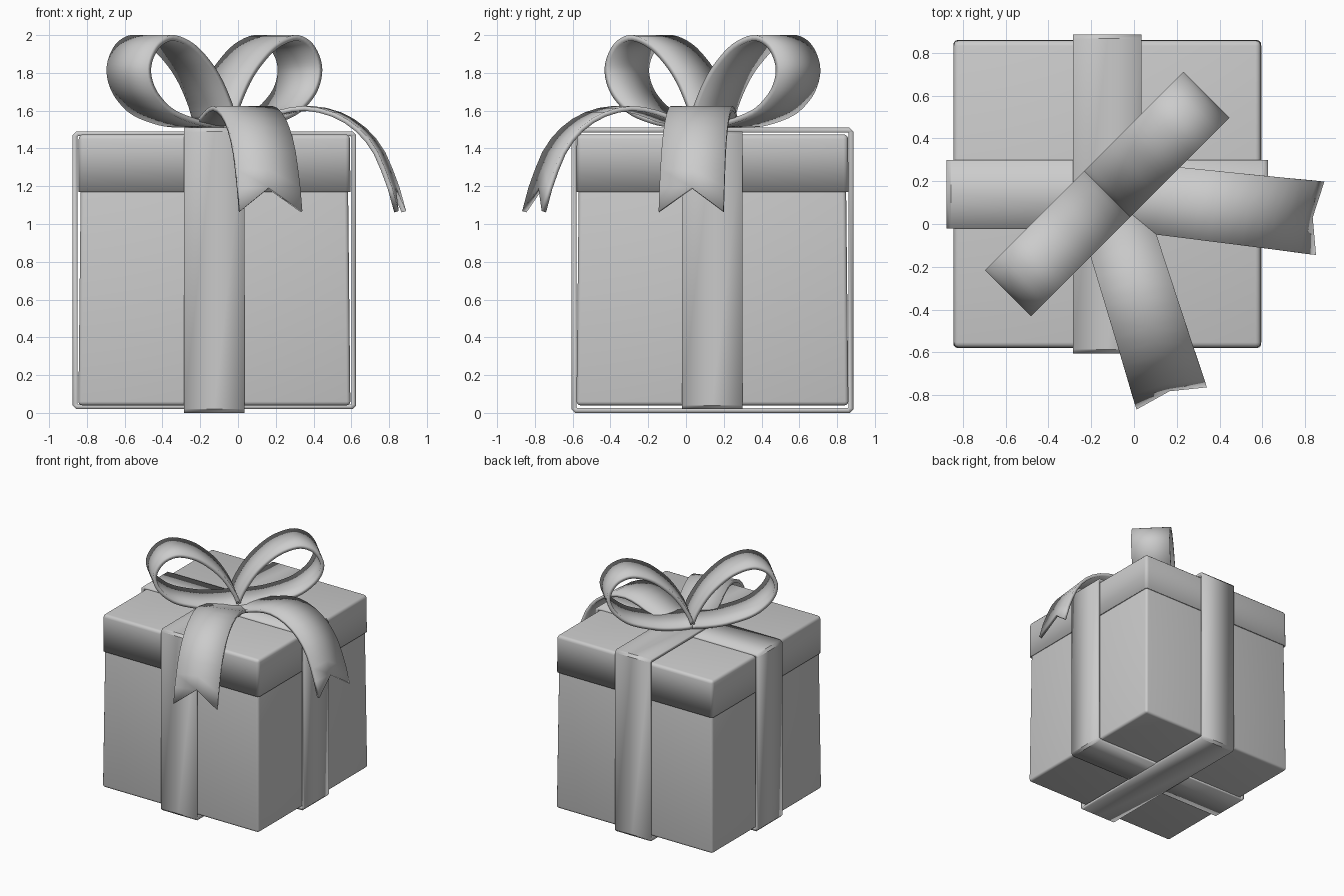
import bpy, bmesh
from math import radians
from mathutils import Vector, Matrix

if "Cube" in bpy.data.objects:
    bpy.data.objects.remove(bpy.data.objects["Cube"])

CX, CY = -0.125, 0.14          # box centre


def finish(name, bm, angle=35):
    bmesh.ops.recalc_face_normals(bm, faces=bm.faces[:])
    me = bpy.data.meshes.new(name)
    bm.to_mesh(me)
    bm.free()
    ob = bpy.data.objects.new(name, me)
    bpy.context.collection.objects.link(ob)
    bpy.ops.object.select_all(action='DESELECT')
    bpy.context.view_layer.objects.active = ob
    ob.select_set(True)
    bpy.ops.object.shade_smooth_by_angle(angle=radians(angle))
    return ob


def thicken(ob, t, offset=0.0):
    m = ob.modifiers.new("thickness", 'SOLIDIFY')
    m.thickness, m.offset, m.use_even_offset = t, offset, True


def block(name, z0, z1, half0, half1, bevel, open_bottom=False):
    """Square block, half0 wide at the bottom and half1 at the top."""
    bm = bmesh.new()
    bmesh.ops.create_cube(bm, size=2)
    for v in bm.verts:
        h, z = (half0, z0) if v.co.z < 0 else (half1, z1)
        v.co = (CX + v.co.x * h, CY + v.co.y * h, z)
    edges = bm.edges[:]
    if open_bottom:
        low = [f for f in bm.faces if f.normal.z < -0.5 or all(v.co.z < z0 + 1e-4 for v in f.verts)]
        bmesh.ops.delete(bm, geom=low, context='FACES_ONLY')
        edges = [e for e in bm.edges if len(e.link_faces) == 2]
    bmesh.ops.bevel(bm, geom=edges, offset=bevel, segments=3, profile=0.5, affect='EDGES')
    return finish(name, bm)


def smooth(pts, n=4):
    """Catmull-Rom resampling of (r, z) points."""
    p = [Vector(q) for q in pts]
    p = [2 * p[0] - p[1]] + p + [2 * p[-1] - p[-2]]
    out = []
    for a, b, c, d in zip(p, p[1:], p[2:], p[3:]):
        for i in range(n):
            t = i / n
            out.append(0.5 * (2 * b + (c - a) * t + (2 * a - 5 * b + 4 * c - d) * t * t
                              + (3 * b - a - 3 * c + d) * t ** 3))
    return out + [p[-2]]


def ribbon(name, path, w0, w1, angle, thick, closed=False, tip=None):
    """Strip following (r, z) points, turned about the box centre; tip cuts a swallowtail."""
    bm = bmesh.new()
    rot = Matrix.Translation((CX, CY, 0)) @ Matrix.Rotation(radians(angle), 4, 'Z')

    def vert(r, u, z):
        return bm.verts.new(rot @ Vector((r, u, z)))

    n = len(path)
    rows = []
    for i, (r, z) in enumerate(path):
        w = w0 + (w1 - w0) * i / (n - 1)
        rows.append([vert(r, u * w, z) for u in (-0.5, 0, 0.5)])
    pairs = list(zip(rows, rows[1:])) + ([(rows[-1], rows[0])] if closed else [])
    for a, b in pairs:
        for k in (0, 1):
            bm.faces.new((a[k], a[k + 1], b[k + 1], b[k]))
    if tip:
        left, right = (vert(tip[0], u * w1, tip[1]) for u in (-0.5, 0.5))
        a = rows[-1]
        bm.faces.new((a[0], a[1], left))
        bm.faces.new((a[1], a[2], right))
    thicken(finish(name, bm, 40), thick)


# box and lid
block("box_body", 0.04, 1.44, 0.72, 0.705, 0.02)
lid = block("lid", 1.17, 1.475, 0.72, 0.718, 0.025, open_bottom=True)
thicken(lid, 0.012, -1)

# two wrapped bands (centre line of a 0.025 thick strip)
for name, angle, h, z0, z1 in (("band_side_to_side", 0, 0.738, 0.032, 1.478),
                               ("band_front_to_back", 90, 0.733, 0.0125, 1.4975)):
    c = 0.012
    loop = [(-h + c, z0), (h - c, z0), (h, z0 + c), (h, z1 - c),
            (h - c, z1), (-h + c, z1), (-h, z1 - c), (-h, z0 + c)]
    ribbon(name, loop, 0.32, 0.32, angle, 0.025, closed=True)

# bow loops
bow = smooth([(0.0, 1.555), (0.035, 1.64), (0.105, 1.755), (0.19, 1.85), (0.31, 1.94),
              (0.45, 1.985), (0.55, 1.96), (0.612, 1.9), (0.641, 1.82), (0.62, 1.735),
              (0.56, 1.66), (0.45, 1.588), (0.26, 1.537), (0.1, 1.525), (0.0, 1.53)])
for name, angle in (("bow_loop_right", 45), ("bow_loop_left", 225)):
    ribbon(name, bow, 0.304, 0.304, angle, 0.03)

# ribbon tails with notched ends
tail = smooth([(0.06, 1.515), (0.2, 1.535), (0.36, 1.59), (0.5, 1.612), (0.65, 1.58),
               (0.78, 1.5), (0.88, 1.375), (0.955, 1.19)], 2)
for name, angle in (("tail_front", -72.5), ("tail_side", -6.5)):
    ribbon(name, tail, 0.32, 0.345, angle, 0.025, tip=(0.99, 1.065))
